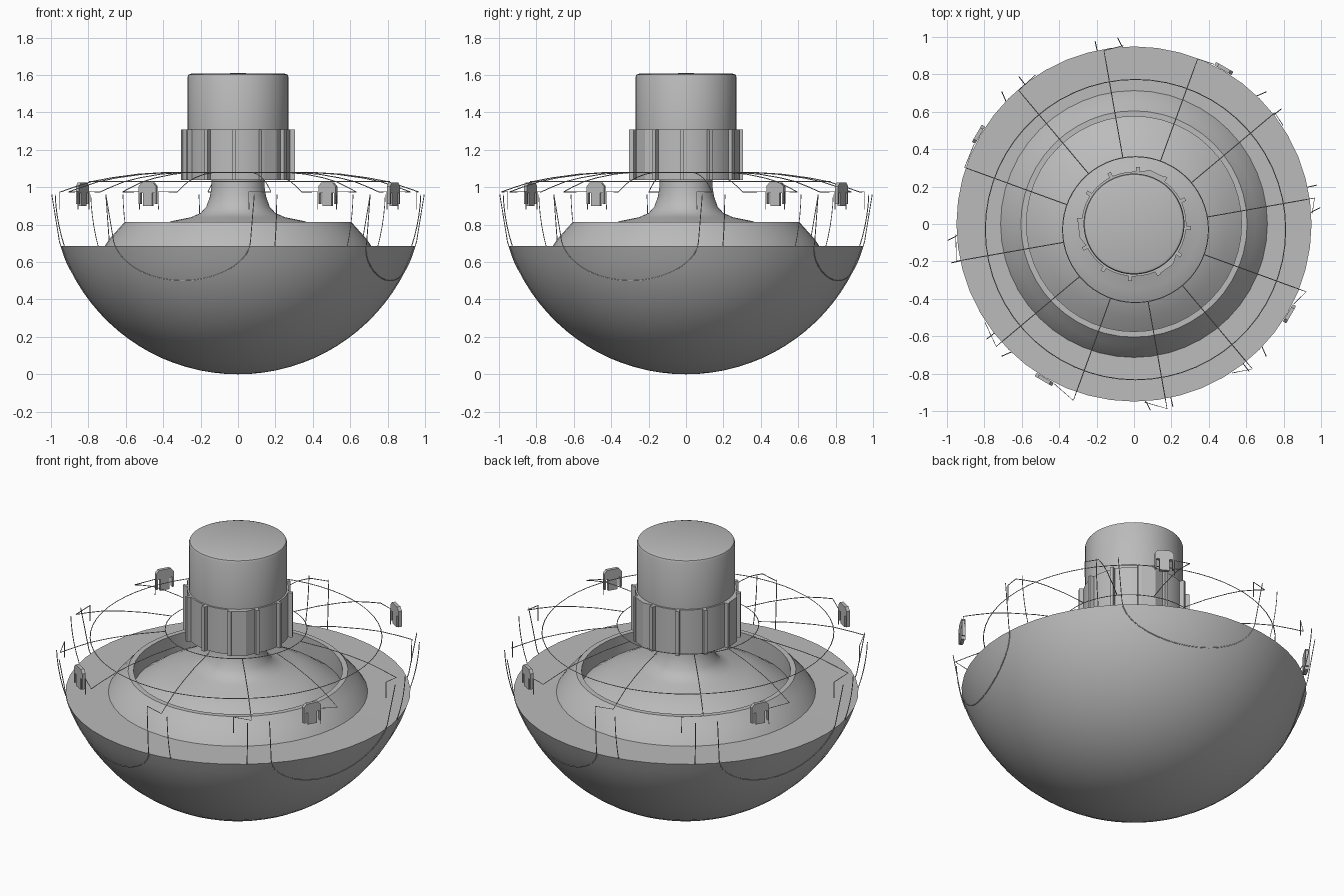
import bpy, bmesh
from math import sin, cos, radians, sqrt, pi
from mathutils import Matrix, Vector

cube = bpy.data.objects.get("Cube")
if cube:
    bpy.data.objects.remove(cube, do_unlink=True)

grey = bpy.data.materials.new("plain grey")
grey.use_nodes = True
colour = (0.5, 0.5, 0.5, 1)
grey.diffuse_color = colour
grey.node_tree.nodes["Principled BSDF"].inputs["Base Color"].default_value = colour


def add_object(name, data):
    data.materials.append(grey)
    obj = bpy.data.objects.new(name, data)
    bpy.context.collection.objects.link(obj)
    return obj


def finish(name, bm, smooth=True):
    bmesh.ops.remove_doubles(bm, verts=bm.verts, dist=0.0002)
    bmesh.ops.recalc_face_normals(bm, faces=bm.faces)
    mesh = bpy.data.meshes.new(name)
    bm.to_mesh(mesh)
    bm.free()
    if smooth:
        for face in mesh.polygons:
            face.use_smooth = True
        mesh.set_sharp_from_angle(angle=radians(32))
    return add_object(name, mesh)


def lathe(name, profile, steps=48):
    bm = bmesh.new()
    verts = [bm.verts.new((r, 0, z)) for r, z in profile]
    edges = [bm.edges.new(pair) for pair in zip(verts, verts[1:])]
    bmesh.ops.spin(bm, geom=verts + edges, cent=(0, 0, 0), axis=(0, 0, 1),
                   angle=2 * pi, steps=steps)
    return finish(name, bm)


def prism(bm, outline, depth, matrix):
    face = bm.faces.new([bm.verts.new(matrix @ Vector((x, y, 0))) for x, y in outline])
    new = bmesh.ops.extrude_face_region(bm, geom=[face])["geom"]
    shift = matrix.to_3x3() @ Vector((0, 0, depth))
    bmesh.ops.translate(bm, vec=shift, verts=[g for g in new if isinstance(g, bmesh.types.BMVert)])
    bm.faces.new([v for v in reversed(face.verts)]) if not face.is_valid else None


def wires(name, paths, closed=False):
    curve = bpy.data.curves.new(name, "CURVE")
    curve.dimensions = "3D"
    curve.bevel_depth = 0.0025
    curve.bevel_resolution = 0
    for path in paths:
        spline = curve.splines.new("POLY")
        spline.points.add(len(path) - 1)
        for point, co in zip(spline.points, path):
            point.co = (*co, 1)
        spline.use_cyclic_u = closed
    return add_object(name, curve)


def polar(r, degrees, z, centre=(0, 0)):
    a = radians(degrees)
    return (centre[0] + r * cos(a), centre[1] + r * sin(a), z)


def on_sphere(degrees, z):
    return polar(sqrt(1 - (1 - z) ** 2), degrees, z)


# Round bowl with a flat ring around its opening
RIM = 0.685
rim_angle = math_angle = pi / 2 - 0.32
bowl = [(sin(t * rim_angle / 18), 1 - cos(t * rim_angle / 18)) for t in range(19)]
lathe("bowl", bowl + [(0.70, RIM)])

# Raised shoulder with a lip and an inner wall
lathe("shoulder", [(0.72, RIM - 0.01), (0.69, 0.72), (0.65, 0.765), (0.605, 0.815),
                   (0.575, 0.815), (0.575, 0.68)])

# Domed inner plate flaring up into the neck
lathe("neck", [(0.58, 0.70), (0.5, 0.755), (0.42, 0.795), (0.35, 0.82), (0.25, 0.84),
               (0.2, 0.862), (0.17, 0.895), (0.15, 0.95), (0.142, 1.0), (0.14, 1.06)])

# Cylindrical cap and its wider collar
lathe("cap", [(0, 1.30), (0.27, 1.30), (0.27, 1.59), (0.265, 1.602), (0.25, 1.607), (0, 1.61)])
lathe("collar", [(0, 1.04), (0.28, 1.04), (0.28, 1.31), (0, 1.31)])

# Grip ribs on the collar, with a wider wedge at every fourth rib
bm = bmesh.new()
for i in range(12):
    turn = Matrix.Rotation(radians(30 * i - 4), 4, "Z") @ Matrix.Translation((0, 0, 1.04))
    prism(bm, [(0.26, -0.01), (0.305, -0.01), (0.305, 0.01), (0.26, 0.01)], 0.27, turn)
    if i % 4 == 2:
        prism(bm, [(0.26, 0.0), (0.3, 0.0), (0.287, 0.09), (0.25, 0.13)], 0.27, turn)
finish("collar_ribs", bm, smooth=False)

# Four clips standing around the edge
half = [(0, 0.055), (0.035, 0.055), (0.053, 0.035), (0.053, -0.06), (0.044, -0.06),
        (0.044, 0), (0.028, 0), (0.028, -0.07), (0, -0.07)]
outline = half + [(-x, y) for x, y in reversed(half[1:-1])]
bm = bmesh.new()
for k in range(4):
    place = (Matrix.Rotation(radians(60 + 90 * k), 4, "Z") @ Matrix.Translation((0.95, 0, 0.97))
             @ Matrix.Rotation(pi / 2, 4, "Z") @ Matrix.Rotation(pi / 2, 4, "X"))
    prism(bm, outline, 0.02, place)
finish("clips", bm, smooth=False)

# Wire canopy: two rings and twelve spokes ending in hooks
HUB = (0.008, -0.03)
wires("canopy_rings", [[polar(r, a, z, HUB) for a in range(0, 360, 6)]
                       for r, z in ((0.39, 1.08), (0.803, 1.03))], closed=True)
spokes = []
for a in range(10, 370, 30):
    spoke = [polar(r, a, z, HUB) for r, z in
             ((0.39, 1.08), (0.55, 1.07), (0.7, 1.05), (0.803, 1.03), (0.9, 1.0), (0.972, 0.975))]
    spokes.append(spoke + [polar(0.955, a - 6.5, 0.975), polar(0.955, a - 6.5, 0.88)])
wires("canopy_spokes", spokes)

# Four drooping loops and eight upright wires following the sphere
loops, uprights = [], []
for k in range(4):
    middle = 70 + 90 * k
    arc = [on_sphere(middle + 24 * sin(radians(t)), 0.71 - 0.21 * cos(radians(t)))
           for t in range(-90, 91, 10)]
    loops.append([on_sphere(middle - 25, 0.96)] + arc + [on_sphere(middle + 25, 0.96)])
    for side in (-32, 32):
        uprights.append([on_sphere(middle + side, RIM + 0.055 * j) for j in range(6)])
wires("drooping_loops", loops)
wires("upright_wires", uprights)
